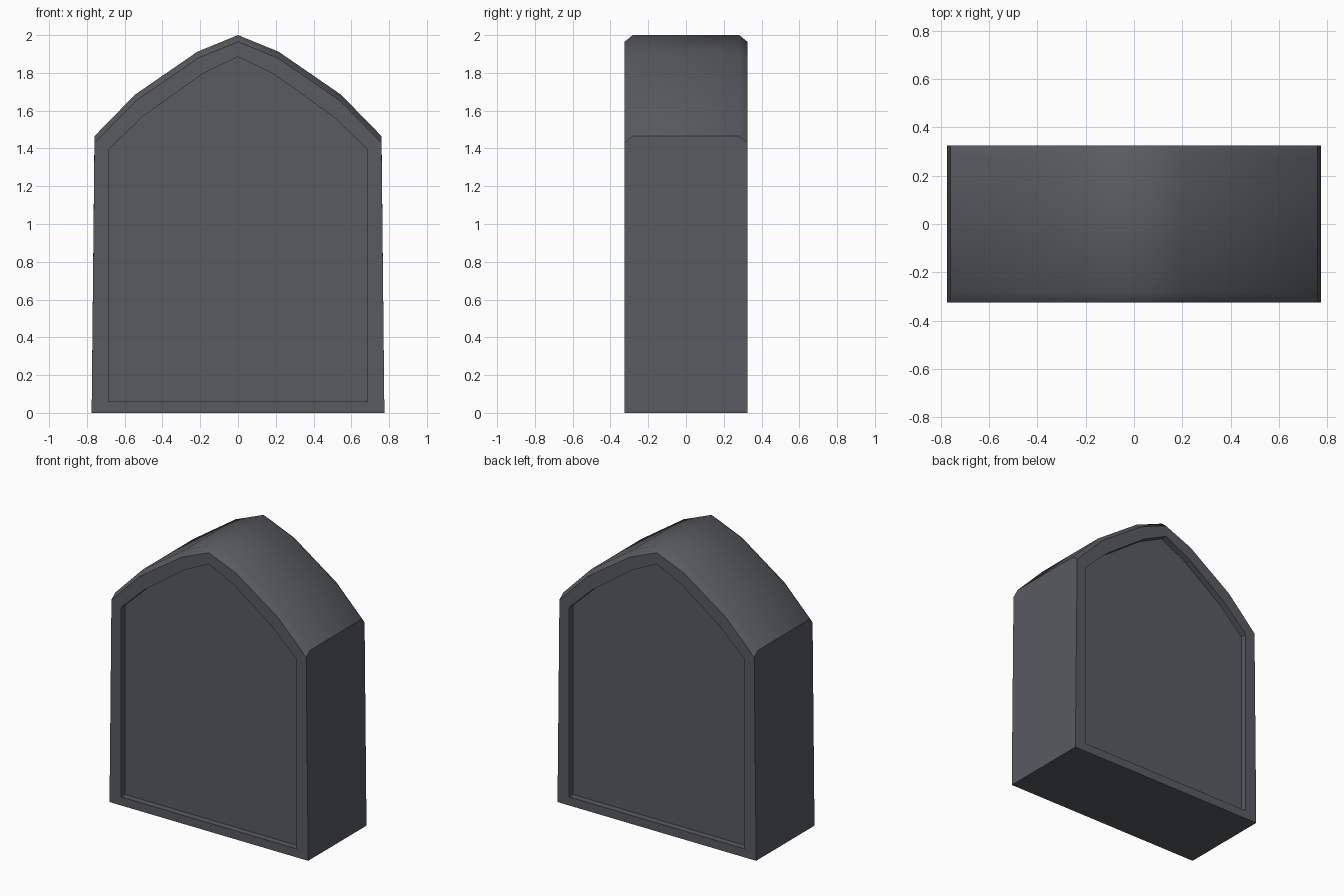
import bpy, bmesh, math

if "Cube" in bpy.data.objects:
    bpy.data.objects.remove(bpy.data.objects["Cube"])

slate = bpy.data.materials.new("dark slate")
slate.diffuse_color = (0.100, 0.104, 0.118, 1)
slate.use_nodes = True
slate.node_tree.nodes["Principled BSDF"].inputs["Base Color"].default_value = slate.diffuse_color

# Right half of each outline (x, z), from base to apex
BODY = [(0.775, 0), (0.76, 1.465), (0.545, 1.685), (0.215, 1.912), (0, 2.0)]
RIM = [(0.775, 0), (0.76, 1.43), (0.54, 1.653), (0.212, 1.878), (0, 1.965)]
PANEL = [(0.685, 0.06), (0.685, 1.395), (0.5, 1.572), (0.19, 1.793), (0, 1.885)]


def mirrored(half):
    return half + [(-x, z) for x, z in reversed(half[:-1])]


# Rings from the front recess, over the chamfered arch, to the back recess
DEPTH, CHAMFER, RECESS = 0.325, 0.043, 0.045
front = [(PANEL, DEPTH - RECESS), (PANEL, DEPTH), (RIM, DEPTH), (BODY, DEPTH - CHAMFER)]
rings = [(p, -y) for p, y in front] + list(reversed(front))

bm = bmesh.new()
loops = [[bm.verts.new((x, y, z)) for x, z in mirrored(p)] for p, y in rings]
for a, b in zip(loops, loops[1:]):
    n = len(a)
    for i in range(n):
        j = (i + 1) % n
        bm.faces.new((a[i], a[j], b[j], b[i]))

# Sunken front and back panels
bm.faces.new(loops[0])
bm.faces.new(loops[-1])
bmesh.ops.recalc_face_normals(bm, faces=bm.faces)

mesh = bpy.data.meshes.new("arched_block")
bm.to_mesh(mesh)
bm.free()
mesh.materials.append(slate)
block = bpy.data.objects.new("arched_block", mesh)
bpy.context.collection.objects.link(block)

# Smooth arch with crisp ridge, shoulders and panel edges
bpy.context.view_layer.objects.active = block
block.select_set(True)
bpy.ops.object.shade_smooth_by_angle(angle=math.radians(40))
